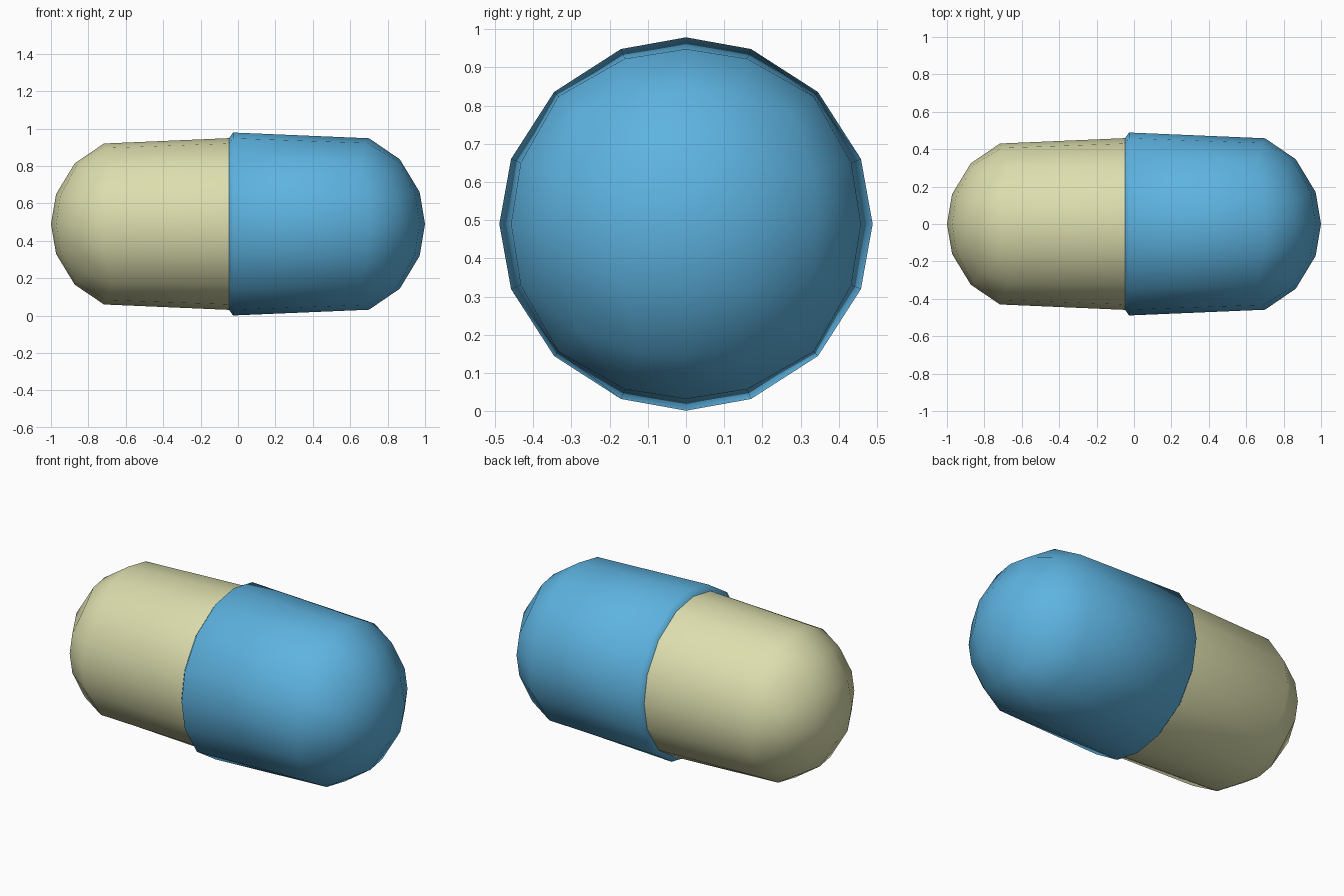
import bpy, bmesh, math
from mathutils import Vector

if "Cube" in bpy.data.objects:
    bpy.data.objects.remove(bpy.data.objects["Cube"])

CENTRE_Z = 0.49
SEAM_X = -0.048
INNER_R = 0.459
STEP = math.tan(math.radians(20.4))  # spacing of the rounded-cube rings


def capsule_half(name, side, radius, depth, open_x, colour, lip=False):
    """Half of a rounded cube, with its open ring pulled out to open_x."""
    bm = bmesh.new()
    bmesh.ops.create_cube(bm, size=2)
    bmesh.ops.subdivide_edges(bm, edges=bm.edges[:], cuts=3, use_grid_fill=True)
    outside = [v for v in bm.verts if v.co.x * side < -0.1]
    bmesh.ops.delete(bm, geom=outside, context='VERTS')

    # Round the cube, then stretch it into a tube with a domed end
    for v in bm.verts:
        d = Vector([math.copysign(STEP, c) if 0.1 < abs(c) < 0.9 else c for c in v.co])
        d.normalize()
        if abs(d.x) < 1e-4:
            x = open_x
        else:
            x = side * (1 - depth * (1 - abs(d.x)))
        v.co = (x, d.y * radius, d.z * radius + CENTRE_Z)

    # Chamfered lip that steps down onto the other half
    if lip:
        rim = [e for e in bm.edges if e.is_boundary]
        new = bmesh.ops.extrude_edge_only(bm, edges=rim)['geom']
        s = INNER_R / radius
        for v in (g for g in new if isinstance(g, bmesh.types.BMVert)):
            v.co = (SEAM_X, v.co.y * s, (v.co.z - CENTRE_Z) * s + CENTRE_Z)

    bmesh.ops.recalc_face_normals(bm, faces=bm.faces[:])
    # An open shell: make sure the faces look outwards
    tip = max(bm.faces, key=lambda f: f.calc_center_median().x * side)
    if tip.normal.x * side < 0:
        bmesh.ops.reverse_faces(bm, faces=bm.faces[:])
    for f in bm.faces:
        f.smooth = True

    mesh = bpy.data.meshes.new(name)
    bm.to_mesh(mesh)
    bm.free()
    mat = bpy.data.materials.new(name + "_colour")
    mat.diffuse_color = colour
    mat.use_nodes = True
    mat.node_tree.nodes["Principled BSDF"].inputs["Base Color"].default_value = mat.diffuse_color
    mesh.materials.append(mat)
    obj = bpy.data.objects.new(name, mesh)
    bpy.context.collection.objects.link(obj)
    return obj


# Narrow body half and the wider cap half that overlaps it
capsule_half("capsule_body", -1, INNER_R, 0.435, SEAM_X, (0.72, 0.73, 0.42, 1))
capsule_half("capsule_cap", 1, 0.489, 0.46, -0.026, (0.11, 0.45, 0.75, 1), lip=True)
